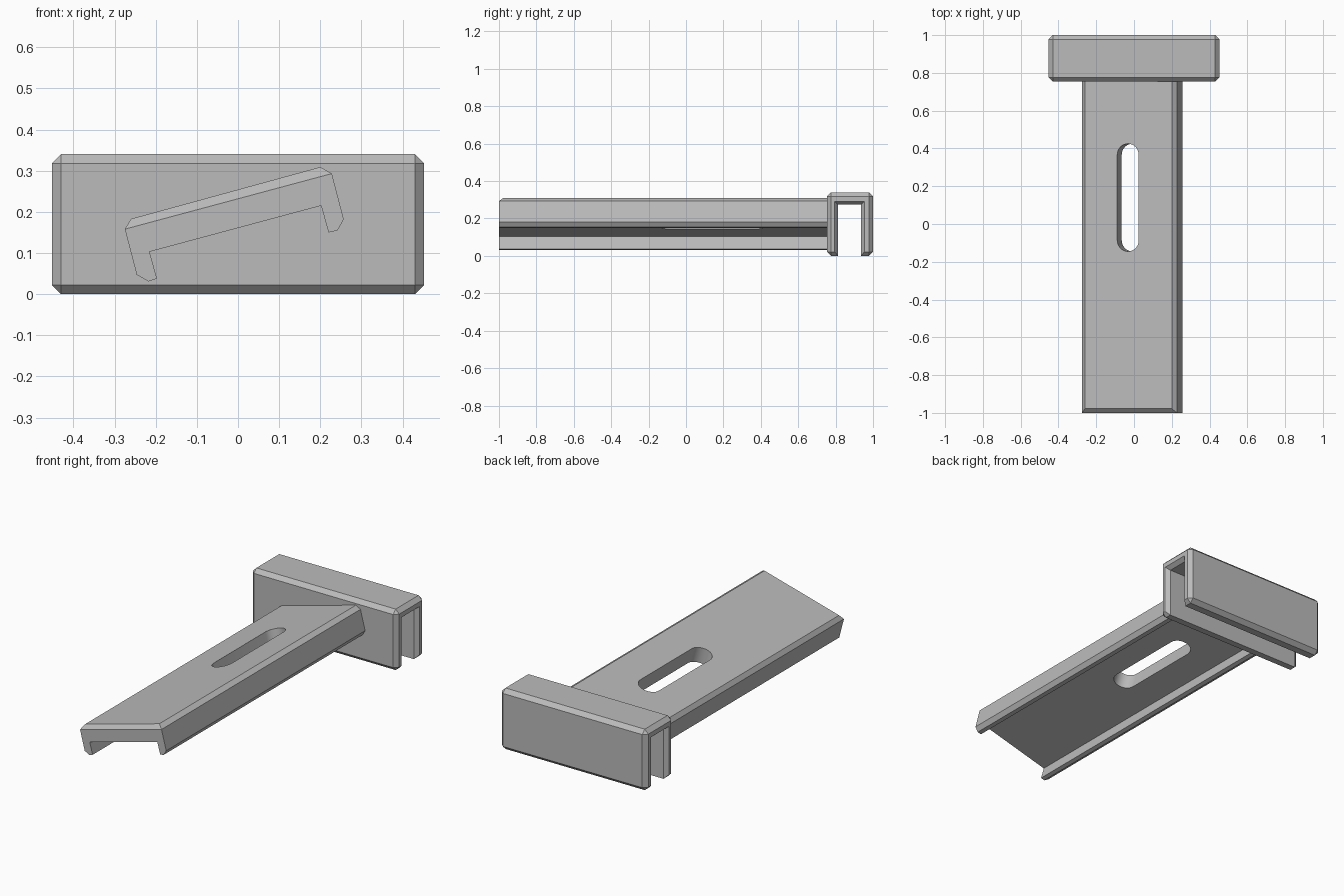
import bpy, bmesh, math
from mathutils import Vector, Matrix

cube = bpy.data.objects.get("Cube")
if cube:
    bpy.data.objects.remove(cube)

GREY = (0.5, 0.5, 0.5, 1)
grey = bpy.data.materials.new("plain grey")
grey.use_nodes = True
grey.diffuse_color = GREY
grey.node_tree.nodes["Principled BSDF"].inputs["Base Color"].default_value = GREY


def loft(name, sections):
    """Skin closed sections with equal point counts; doubled points merge into corners."""
    bm = bmesh.new()
    rings = [[bm.verts.new(p) for p in s] for s in sections]
    for a, b in zip(rings, rings[1:]):
        for i in range(len(a)):
            j = (i + 1) % len(a)
            bm.faces.new((a[i], a[j], b[j], b[i]))
    bm.faces.new(rings[0])
    bm.faces.new(rings[-1])
    bmesh.ops.remove_doubles(bm, verts=bm.verts, dist=1e-5)
    bmesh.ops.recalc_face_normals(bm, faces=bm.faces)
    mesh = bpy.data.meshes.new(name)
    bm.to_mesh(mesh)
    bm.free()
    mesh.materials.append(grey)
    obj = bpy.data.objects.new(name, mesh)
    bpy.context.collection.objects.link(obj)
    return obj


# Clip: chamfered channel, open below, with flared slot mouths
c = 0.022
y0, y1, top = 0.754, 1.0, 0.34
s0, s1, roof, flare = 0.813, 0.936, 0.274, 0.018
full = [(y0, c), (y0 + c, 0), (s0, 0), (s0, roof), (s1, roof), (s1, 0),
        (y1 - c, 0), (y1, c), (y1, top - c), (y1 - c, top), (y0 + c, top), (y0, top - c)]
a, b, t = y0 + c, y1 - c, top - c
m0, m1, mr = s0 - flare, s1 + flare, roof + flare
end = [(a, c), (a, c), (m0, c), (m0, mr), (m1, mr), (m1, c),
       (b, c), (b, c), (b, t), (b, t), (a, t), (a, t)]
half = 0.452
loft("clip_channel", [[(x, y, z) for y, z in prof] for x, prof in
                      ((-half, end), (c - half, full), (half - c, full), (half, end))])

# Arm: tilted shallow channel, its front top edge chamfered
arm_profile = [(-.275, .158), (-.26, .183), (.2, .309), (.228, .293), (.257, .182), (.242, .155),
               (.22, .15), (.202, .215), (-.215, .103), (-.197, .038), (-.218, .031), (-.246, .047)]
tip = list(arm_profile)
tip[1], tip[2] = tip[0], tip[3]
arm = loft("arm", [[(x, y, z) for x, z in prof] for y, prof in
                   ((-1, tip), (c - 1, arm_profile), (0.77, arm_profile))])

# Rounded slot through the arm, square to its tilted plate
tilt = Matrix.Rotation(math.radians(-15.3), 3, 'Y')
centre = Vector((-.032, .14, .246))
radius, reach, n = 0.059, 0.226, 16
outline = []
for side in (1, -1):
    for i in range(n + 1):
        ang = math.pi * i / n
        outline.append((side * radius * math.cos(ang), side * (reach + radius * math.sin(ang))))
cutter = loft("slot_cutter", [[centre + tilt @ Vector((x, y, h)) for x, y in outline]
                              for h in (-.2, .1)])
cutter.hide_render = True
cut = arm.modifiers.new("slot", 'BOOLEAN')
cut.operation = 'DIFFERENCE'
cut.solver = 'EXACT'
cut.object = cutter
bpy.ops.object.select_all(action='DESELECT')
bpy.context.view_layer.objects.active = arm
arm.select_set(True)
bpy.ops.object.modifier_apply(modifier=cut.name)
bpy.data.objects.remove(cutter)
bpy.ops.object.shade_smooth_by_angle(angle=math.radians(20))
